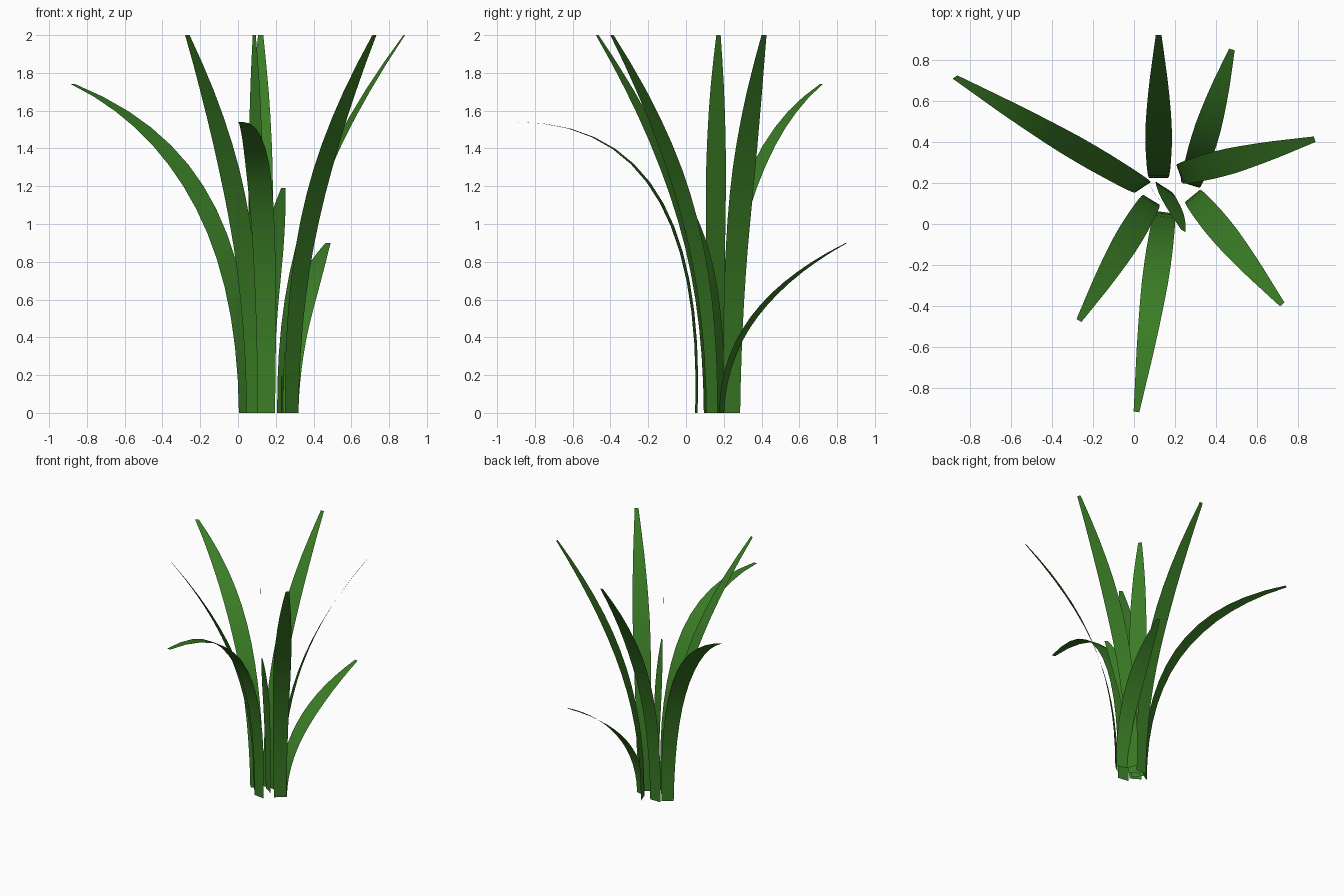
import bpy, math
from mathutils import Vector

if "Cube" in bpy.data.objects:
    bpy.data.objects.remove(bpy.data.objects["Cube"])

green = bpy.data.materials.new("leaf_green")
green.diffuse_color = (0.043, 0.205, 0.019, 1)
green.use_nodes = True
green.node_tree.nodes["Principled BSDF"].inputs["Base Color"].default_value = green.diffuse_color

SEGMENTS = 14
# blade width along its length (position, width)
WIDTHS = [(0, .092), (.3, .115), (.5, .128), (.62, .13), (.75, .113), (.88, .078), (1, .028)]


def width_at(t):
    for (a, wa), (b, wb) in zip(WIDTHS, WIDTHS[1:]):
        if t <= b:
            return wa + (wb - wa) * (t - a) / (b - a)
    return WIDTHS[-1][1]


def blade(name, base, tip, h1, r2, h2, r1=0.0, turn=None):
    """One flat ribbon bending from base to tip; turn = heading of its width in degrees."""
    start = Vector((base[0], base[1], 0))
    end = Vector(tip)
    out = Vector((end.x - start.x, end.y - start.y, 0)).normalized()
    if turn is None:
        side = Vector((-out.y, out.x, 0))
    else:
        side = Vector((math.cos(math.radians(turn)), math.sin(math.radians(turn)), 0))
    p1 = start + out * r1 + Vector((0, 0, h1))
    p2 = start + out * r2 + Vector((0, 0, h2))
    verts = []
    for i in range(SEGMENTS + 1):
        t = i / SEGMENTS
        s = 1 - t
        c = start * s**3 + p1 * (3 * s * s * t) + p2 * (3 * s * t * t) + end * t**3
        half = side * width_at(t) / 2
        verts += [c - half, c + half]
    faces = [(2 * i, 2 * i + 1, 2 * i + 3, 2 * i + 2) for i in range(SEGMENTS)]
    mesh = bpy.data.meshes.new(name)
    mesh.from_pydata(verts, [], faces)
    mesh.materials.append(green)
    mesh.shade_smooth()
    obj = bpy.data.objects.new(name, mesh)
    bpy.context.collection.objects.link(obj)


# tall blades leaning outwards, all with the same bend
LEAN = dict(h1=.75, r2=.17, h2=1.3)
blade("tall_blade_back", (.12, .225), (.12, .92, 2), **LEAN)
blade("tall_blade_front_left", (.085, .118), (-.268, -.47, 2), **LEAN)
blade("tall_blade_front_right", (.285, .137), (.722, -.392, 2), **LEAN)
blade("tall_blade_right", (.222, .243), (.88, .413, 2), turn=109, **LEAN)

# upright centre blade
blade("upright_blade", (.097, .155), (.086, .172, 2), .7, .0, 1.4, turn=125)

# arching blades
blade("arched_blade_left", (.043, .178), (-.872, .716, 1.74), .85, .3, 1.45, turn=34)
blade("arched_blade_front", (.15, .055), (.012, -.915, 1.54), .9, .2, 1.55, r1=-.03)

# short blades
blade("short_blade_back", (.275, .19), (.477, .85, .9), .38, .25, .68)
blade("short_blade_centre", (.147, .18), (.24, -.033, 1.19), .55, .08, .9, turn=-33)
